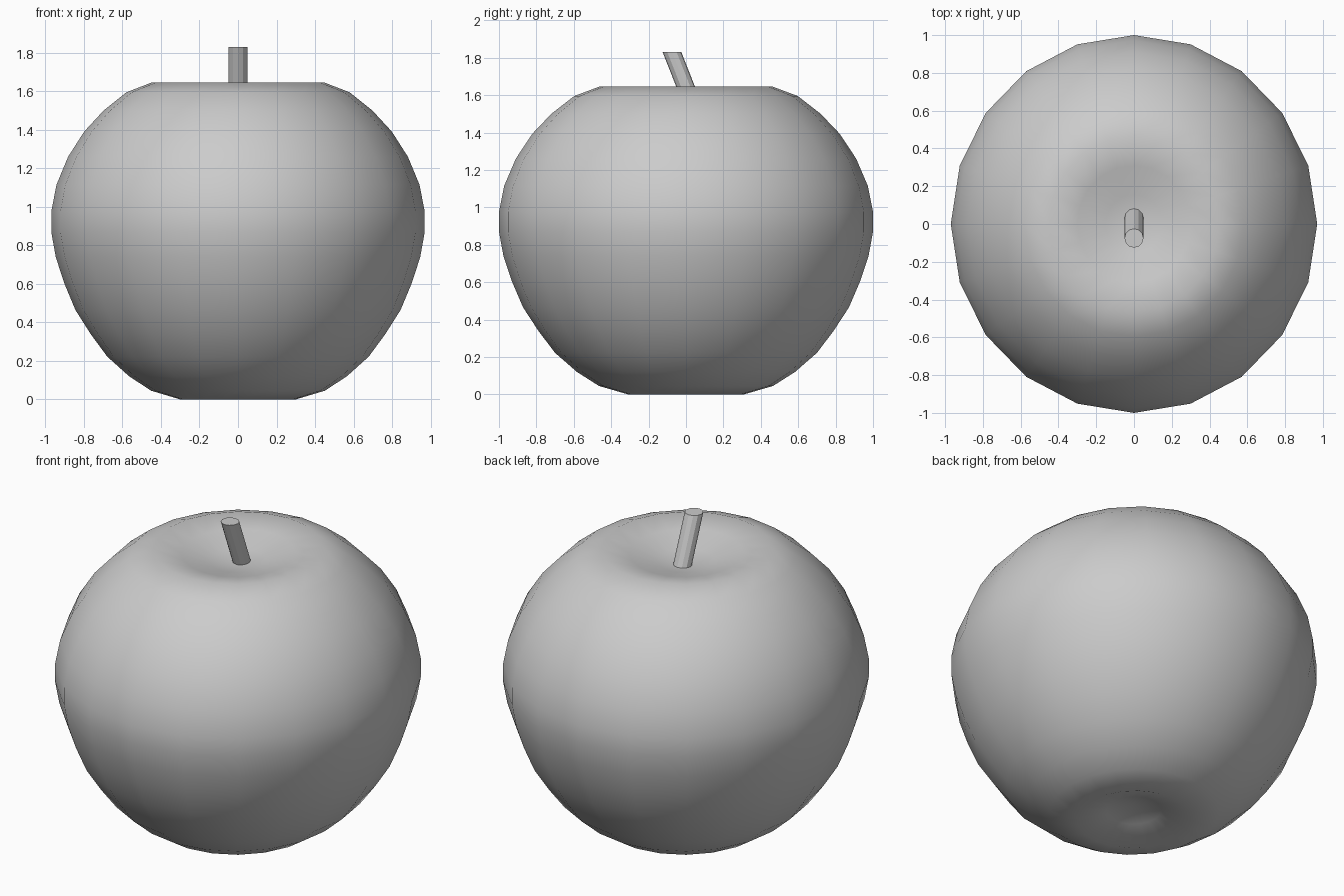
import bpy, bmesh, math
from mathutils import Matrix

if "Cube" in bpy.data.objects:
    bpy.data.objects.remove(bpy.data.objects["Cube"])

SIDES = 20

# Apple profile (radius, height), from the lower dimple up to the upper one
profile = [(0.15, 0.055), (0.31, 0.0), (0.465, 0.045), (0.583, 0.12),
           (0.70, 0.222), (0.788, 0.338), (0.871, 0.465), (0.931, 0.605),
           (0.976, 0.74), (1.0, 0.87), (1.0, 0.975), (0.972, 1.115),
           (0.910, 1.26), (0.823, 1.392), (0.72, 1.50), (0.598, 1.595),
           (0.465, 1.645), (0.31, 1.615), (0.155, 1.57)]
bottom_z, top_z = 0.09, 1.55


def finish(name, bm, smooth):
    bmesh.ops.recalc_face_normals(bm, faces=bm.faces)
    for f in bm.faces:
        f.smooth = smooth
    mesh = bpy.data.meshes.new(name)
    bm.to_mesh(mesh)
    bm.free()
    ob = bpy.data.objects.new(name, mesh)
    bpy.context.collection.objects.link(ob)
    return ob


# Fruit body: lathed rings closed by a pole at each dimple
bm = bmesh.new()
rings = []
for r, z in profile:
    rings.append([bm.verts.new((0.97 * r * math.cos(a), r * math.sin(a), z))
                  for a in (2 * math.pi * i / SIDES for i in range(SIDES))])
low = bm.verts.new((0, 0, bottom_z))
high = bm.verts.new((0, 0, top_z))
for i in range(SIDES):
    j = (i + 1) % SIDES
    for a, b in zip(rings, rings[1:]):
        bm.faces.new((a[i], a[j], b[j], b[i]))
    bm.faces.new((low, rings[0][j], rings[0][i]))
    bm.faces.new((high, rings[-1][i], rings[-1][j]))
finish("apple_body", bm, True)

# Stem: cylinder sheared towards the front, ends kept level
bm = bmesh.new()
bmesh.ops.create_cone(bm, cap_ends=True, segments=12, radius1=0.05,
                      radius2=0.05, depth=0.34)
for v in bm.verts:
    v.co.z += 1.66
    v.co.y += -0.075 + (1.83 - v.co.z) * 0.395
finish("stem", bm, False)
